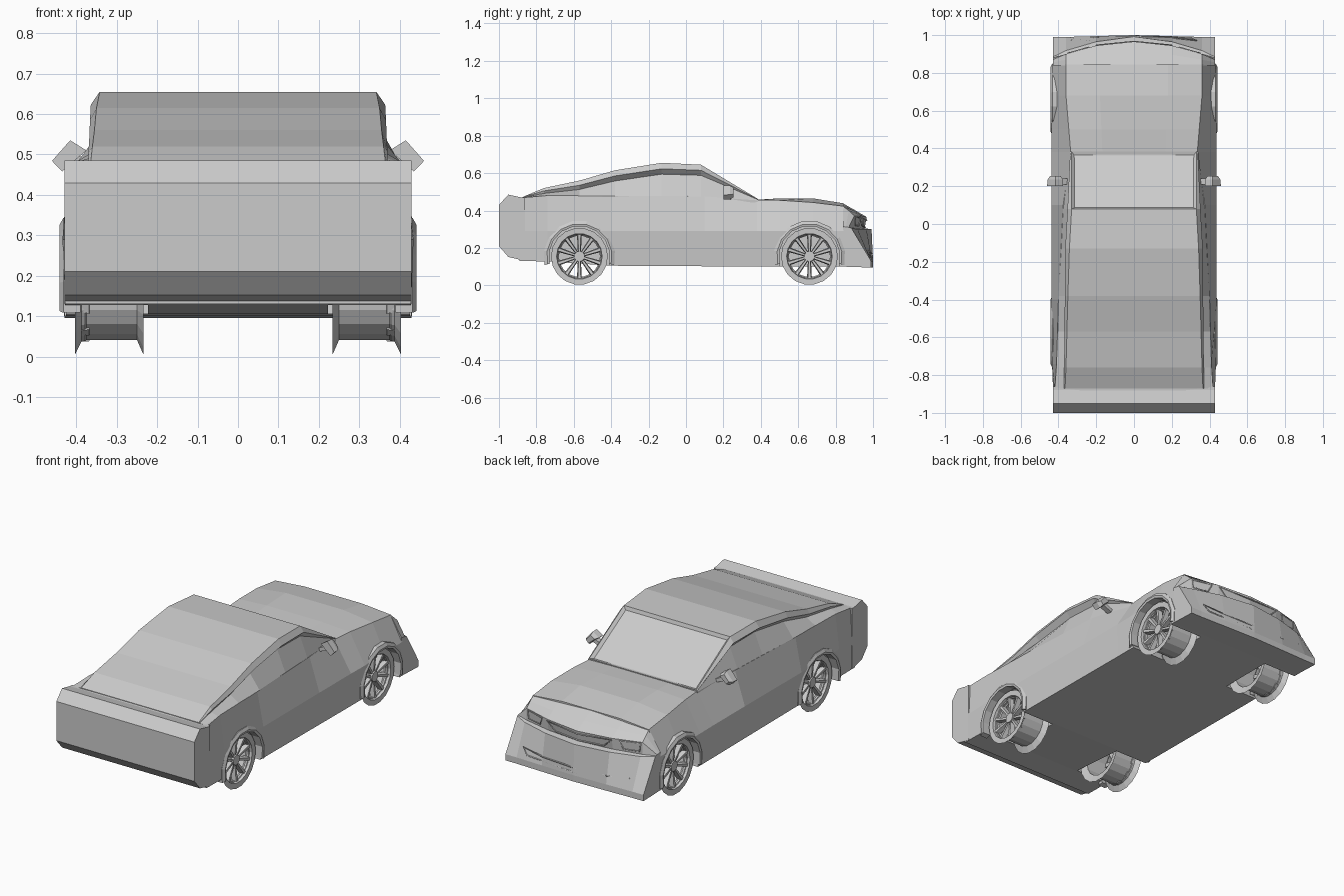
import bpy, bmesh
from math import sin, cos, pi, radians

if "Cube" in bpy.data.objects:
    bpy.data.objects.remove(bpy.data.objects["Cube"])


def loft(name, rings, cap=True, closed=False):
    """Skin a list of equally long point rings into a mesh object."""
    bm = bmesh.new()
    rows = [[bm.verts.new(p) for p in ring] for ring in rings]
    n = len(rows[0])
    pairs = list(zip(rows, rows[1:])) + ([(rows[-1], rows[0])] if closed else [])
    for a, b in pairs:
        for i in range(n):
            j = (i + 1) % n
            bm.faces.new((a[i], a[j], b[j], b[i]))
    if cap and not closed:
        bm.faces.new(rows[0])
        bm.faces.new(rows[-1])
    bmesh.ops.recalc_face_normals(bm, faces=bm.faces)
    me = bpy.data.meshes.new(name)
    bm.to_mesh(me)
    bm.free()
    ob = bpy.data.objects.new(name, me)
    bpy.context.collection.objects.link(ob)
    return ob


def section(y, half):
    """Symmetric cross-section at y from its right half, bottom to top."""
    return [(x, y, z) for x, z in half] + [(-x, y, z) for x, z in reversed(half)]


def circle(x, r, cy, cz, n=18):
    return [(x, cy + r * cos(2 * pi * i / n), cz + r * sin(2 * pi * i / n)) for i in range(n)]


def outline(name, pts, bevel=0.004):
    """Thin trim strip along a closed path."""
    cu = bpy.data.curves.new(name, 'CURVE')
    cu.dimensions = '3D'
    cu.bevel_depth = bevel
    cu.bevel_resolution = 0
    sp = cu.splines.new('POLY')
    sp.points.add(len(pts) - 1)
    for p, c in zip(sp.points, pts):
        p.co = (*c, 1)
    sp.use_cyclic_u = True
    bpy.context.collection.objects.link(bpy.data.objects.new(name, cu))


AXLES = (-0.57, 0.66)
WZ = 0.155

# Lower body: y, floor z, floor half-width, side half-width, belt x, belt z, top z
body = loft("lower_body", [
    section(y, [(w0, zb), (w1, 0.29), (bx, bz), (bx * 0.5, zt)])
    for y, zb, w0, w1, bx, bz, zt in (
        (-0.89, 0.13, 0.428, 0.428, 0.42, 0.468, 0.47),
        (-0.74, 0.128, 0.428, 0.434, 0.41, 0.48, 0.48),
        (-0.40, 0.105, 0.425, 0.438, 0.40, 0.478, 0.48),
        (0.10, 0.102, 0.425, 0.436, 0.375, 0.476, 0.478),
        (0.38, 0.10, 0.425, 0.436, 0.335, 0.455, 0.458),
        (0.50, 0.10, 0.425, 0.438, 0.345, 0.455, 0.465),
        (0.68, 0.10, 0.425, 0.434, 0.36, 0.443, 0.465),
        (0.845, 0.10, 0.43, 0.43, 0.36, 0.423, 0.438))])

# Wheel wells cut from the lower body
bpy.context.view_layer.objects.active = body
for y in AXLES:
    for s in (-1, 1):
        cutter = loft("well_cutter", [circle(s * 0.222, 0.168, y, WZ), circle(s * 0.5, 0.168, y, WZ)])
        cutter.hide_render = True
        mod = body.modifiers.new("well", 'BOOLEAN')
        mod.object = cutter
        mod.operation = 'DIFFERENCE'
        mod.solver = 'EXACT'
        bpy.ops.object.modifier_apply(modifier=mod.name)
        bpy.data.objects.remove(cutter)

# Rear bumper and trunk block
rear = [(-0.86, 0.13), (-0.95, 0.152), (-1, 0.21), (-1, 0.43), (-0.95, 0.485), (-0.88, 0.47), (-0.86, 0.47)]
loft("rear_bumper", [[(x, y, z) for y, z in rear] for x in (-0.429, 0.429)])

# Front fascia: side profiles lofted across the width
nose = {
    0.0: [(.84, .1), (1, .095), (1, .13), (.992, .30), (.955, .305), (.966, .365), (.907, .40), (.84, .438)],
    0.2: [(.84, .1), (.995, .095), (.995, .13), (.965, .30), (.935, .305), (.945, .37), (.895, .40), (.84, .43)],
    0.36: [(.84, .1), (.99, .095), (.99, .13), (.918, .30), (.90, .305), (.90, .372), (.87, .40), (.84, .423)],
    0.429: [(.84, .1), (.99, .095), (.99, .13), (.885, .305), (.88, .308), (.87, .31), (.855, .312), (.84, .315)]}
xs = sorted(nose)
loft("front_fascia", [[(x, y, z) for y, z in nose[abs(x)]] for x in [-v for v in xs[:0:-1]] + xs])

# Grille, lower intake and headlight trims
outline("grille_trim", [(-.2, .946, .36), (0, .966, .348), (.2, .946, .36), (.15, .945, .315), (0, .958, .31), (-.15, .945, .315)])
outline("intake_trim", [(-.33, .972, .19), (-.2, .986, .175), (0, .995, .17), (.2, .986, .175), (.33, .972, .19),
                        (.3, .983, .155), (0, .996, .145), (-.3, .983, .155)])
for s in (-1, 1):
    outline("headlight_trim", [(s * .24, .935, .362), (s * .35, .903, .366), (s * .345, .905, .32), (s * .26, .924, .318)])

# Cabin: y, roof z, rail drop, roof x, rail x, glass x, belt x, belt z
cabin = loft("cabin", [
    section(y, [(bx, 0.44), (bx, bz), (gx, zt - 1.9 * d), (rx, zt - d), (tx, zt)])
    for y, zt, d, tx, rx, gx, bx, bz in (
        (-0.87, 0.474, 0.001, 0.365, 0.37, 0.37, 0.41, 0.468),
        (-0.76, 0.52, 0.015, 0.36, 0.37, 0.365, 0.41, 0.478),
        (-0.57, 0.56, 0.025, 0.355, 0.368, 0.35, 0.405, 0.478),
        (-0.38, 0.615, 0.03, 0.35, 0.366, 0.34, 0.40, 0.478),
        (-0.13, 0.655, 0.032, 0.342, 0.364, 0.335, 0.385, 0.477),
        (0.08, 0.645, 0.03, 0.33, 0.352, 0.33, 0.375, 0.476),
        (0.385, 0.462, 0.002, 0.332, 0.338, 0.338, 0.34, 0.454))])

# Recessed windshield
bm = bmesh.new()
bm.from_mesh(cabin.data)
shield = [f for f in bm.faces if f.calc_center_median().y > 0.2 and abs(f.calc_center_median().x) < 0.01
          and f.normal.z > 0.3]
bmesh.ops.inset_individual(bm, faces=shield, thickness=0.022, depth=-0.014)
bm.to_mesh(cabin.data)
bm.free()

# Wheels: open drum with flared rims, hub and ten spokes; arch flares above
for y in AXLES:
    for s in (-1, 1):
        loft("wheel_drum", [circle(s * x, r, y, WZ) for x, r in (
            (.378, .118), (.402, .122), (.403, .152), (.385, .115), (.25, .115), (.234, .152), (.245, .11), (.37, .11))],
            closed=True)
        loft("wheel_hub", [circle(s * x, r, y, WZ, 12) for x, r in ((.36, .03), (.39, .028))])
        for k in range(10):
            a = 2 * pi * k / 10 + pi / 10
            spoke = []
            for r, w, x in ((.02, .008, .383), (.118, .013, .393)):
                spoke.append([(s * (x + dx), y + r * cos(a) - t * w * sin(a), WZ + r * sin(a) + t * w * cos(a))
                              for dx, t in ((0, -.6), (0, .6), (-.025, 1), (-.025, -1))])
            loft("wheel_spoke", spoke)
        flare = []
        for k in range(10):
            a = radians(-14 + 208 * k / 9)
            flare.append([(s * x, y + r * cos(a), WZ + r * sin(a))
                          for x, r in ((.39, .163), (.438, .163), (.441, .175), (.432, .192), (.39, .192))])
        loft("wheel_arch", flare)

# Door mirrors on short stalks
for s in (-1, 1):
    head = [(.375, .51), (.415, .535), (.46, .484), (.435, .458)]
    loft("door_mirror", [[(s * (.415 + (x - .415) * k), yy, .497 + (z - .497) * k) for x, z in head]
                         for yy, k in ((.20, 1), (.235, .95), (.255, .65))])
    loft("mirror_stalk", [[(s * x, yy, z) for x, z in ((.35, .455), (.35, .475), (.41, .505), (.425, .485))]
                          for yy in (.21, .24)])
